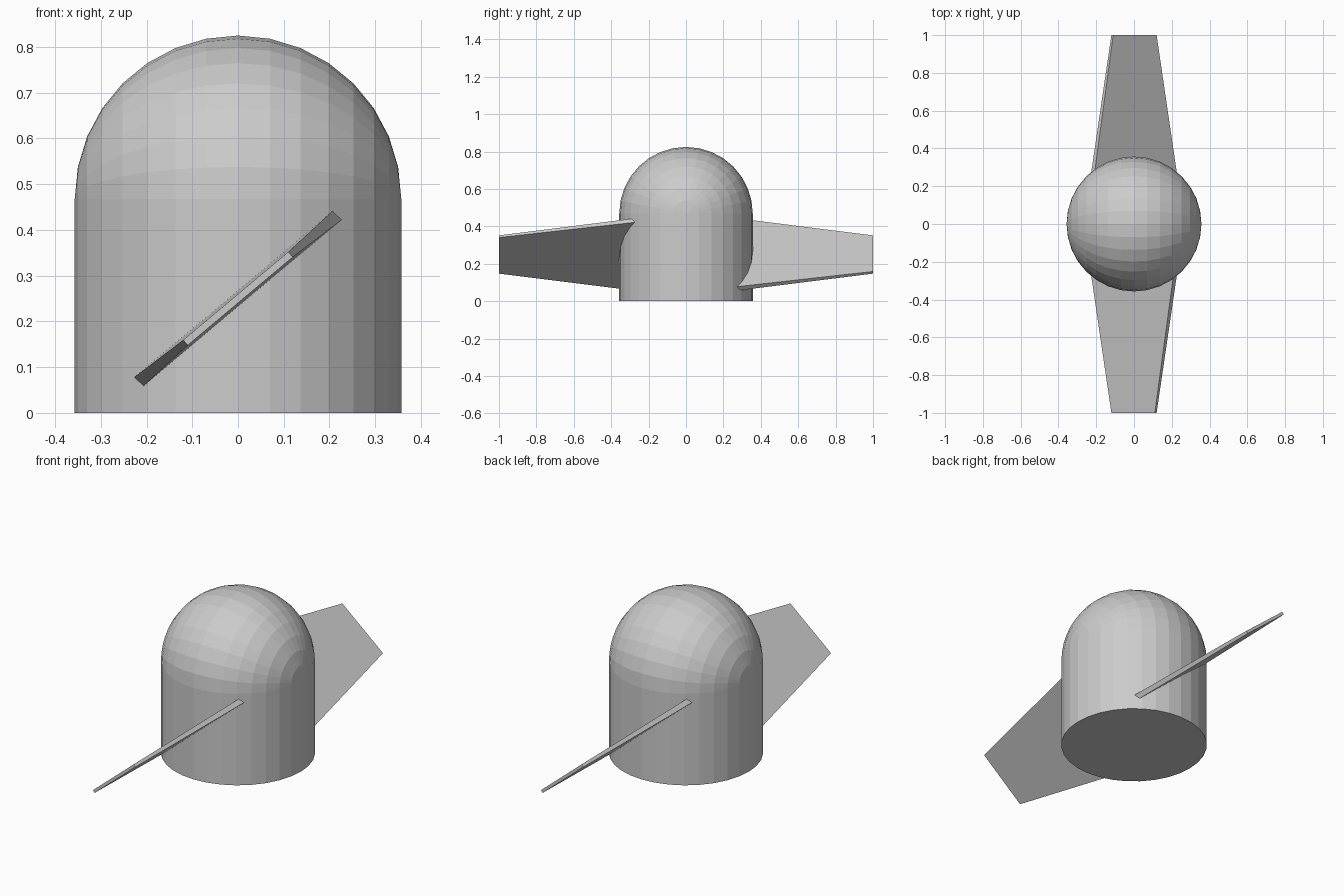
import bpy, bmesh, math
from mathutils import Matrix, Vector

if "Cube" in bpy.data.objects:
    bpy.data.objects.remove(bpy.data.objects["Cube"])

R = 0.357          # hub radius
DOME_Z = 0.468     # height where the dome begins
AXIS_Z = 0.25      # height of the blade axis
PITCH = math.radians(40)


def add_object(name, bm):
    bmesh.ops.recalc_face_normals(bm, faces=bm.faces)
    mesh = bpy.data.meshes.new(name)
    bm.to_mesh(mesh)
    bm.free()
    obj = bpy.data.objects.new(name, mesh)
    bpy.context.collection.objects.link(obj)
    return obj


# Hub: upper half of a sphere with its poles on x, rim pulled down to the ground
bm = bmesh.new()
bmesh.ops.create_uvsphere(bm, u_segments=32, v_segments=16, radius=R,
                          matrix=Matrix.Rotation(math.pi / 2, 4, 'Y'))
bmesh.ops.delete(bm, geom=[v for v in bm.verts if v.co.z < -1e-4], context='VERTS')
bmesh.ops.translate(bm, verts=bm.verts, vec=(0, 0, DOME_Z))
rim = [e for e in bm.edges if e.is_boundary]
ext = bmesh.ops.extrude_edge_only(bm, edges=rim)['geom']
for v in ext:
    if isinstance(v, bmesh.types.BMVert):
        v.co.z = 0
bmesh.ops.contextual_create(bm, geom=[e for e in ext if isinstance(e, bmesh.types.BMEdge)
                                      and e.is_boundary])
add_object("hub", bm)


# Blades: tapered, pitched slabs, the second turned half way round the hub
def add_blade(name, turn):
    bm = bmesh.new()
    sections = []
    for y, chord, thick in ((-0.1, 0.316, 0.0155), (-1.0, 0.15, 0.0075)):
        sections.append([bm.verts.new((sx * chord, y, sz * thick))
                         for sx, sz in ((-1, -1), (1, -1), (1, 1), (-1, 1))])
    root, tip = sections
    bm.faces.new(root)
    bm.faces.new(tip)
    for i in range(4):
        j = (i + 1) % 4
        bm.faces.new((root[i], root[j], tip[j], tip[i]))
    bm.transform(Matrix.Translation(Vector((0, 0, AXIS_Z)))
                 @ Matrix.Rotation(turn, 4, 'Z')
                 @ Matrix.Rotation(-PITCH, 4, 'Y'))
    add_object(name, bm)


add_blade("front_blade", 0)
add_blade("back_blade", math.pi)
